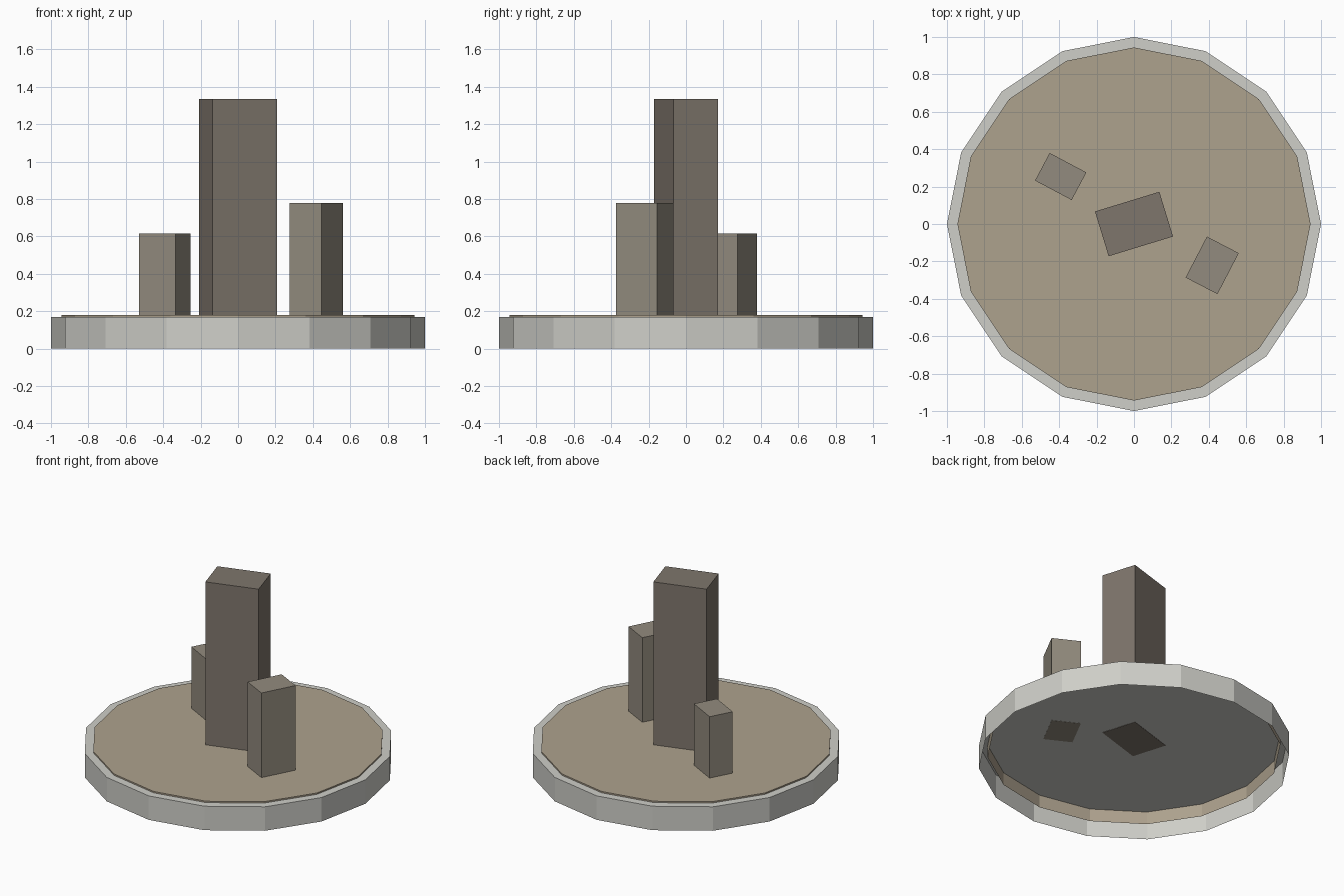
import bpy
import bmesh
from math import radians
from mathutils import Matrix

if "Cube" in bpy.data.objects:
    bpy.data.objects.remove(bpy.data.objects["Cube"])


def material(name, rgb):
    mat = bpy.data.materials.new(name)
    mat.diffuse_color = (*rgb, 1)
    mat.use_nodes = True
    mat.node_tree.nodes["Principled BSDF"].inputs["Base Color"].default_value = mat.diffuse_color
    return mat


def finish(name, bm, mat=None):
    mesh = bpy.data.meshes.new(name)
    bm.to_mesh(mesh)
    bm.free()
    ob = bpy.data.objects.new(name, mesh)
    bpy.context.collection.objects.link(ob)
    if mat:
        mesh.materials.append(mat)


def open_drum(name, radius, z0, z1, mat=None):
    """16-sided drum with a top and no bottom."""
    bm = bmesh.new()
    bmesh.ops.create_cone(bm, cap_ends=True, segments=16, radius1=radius,
                          radius2=radius, depth=z1 - z0,
                          matrix=Matrix.Translation((0, 0, (z0 + z1) / 2)))
    bm.normal_update()
    bottom = [f for f in bm.faces if f.normal.z < -0.9]
    bmesh.ops.delete(bm, geom=bottom, context='FACES_ONLY')
    finish(name, bm, mat)


def pillar(name, x, y, width, depth, z0, z1, angle, mat):
    bm = bmesh.new()
    place = (Matrix.Translation((x, y, (z0 + z1) / 2))
             @ Matrix.Rotation(radians(angle), 4, 'Z')
             @ Matrix.Diagonal((width, depth, z1 - z0, 1)))
    bmesh.ops.create_cube(bm, size=1, matrix=place)
    finish(name, bm, mat)


sand = material("sand", (0.42, 0.36, 0.27))
dark_stone = material("dark_stone", (0.21, 0.18, 0.15))
light_stone = material("light_stone", (0.29, 0.26, 0.21))

# Base: grey rim and the slightly raised ground inside it
open_drum("base_rim", 1.0, 0.0, 0.17, material("pale_grey", (0.62, 0.62, 0.58)))
open_drum("ground_disc", 0.944, 0.08, 0.18, sand)

# Standing stones
pillar("tall_stone", 0, 0, 0.36, 0.25, 0.168, 1.335, 17, dark_stone)
pillar("right_stone", 0.418, -0.221, 0.192, 0.247, 0.169, 0.78, -27.5, light_stone)
pillar("left_stone", -0.392, 0.254, 0.222, 0.167, 0.171, 0.615, -28, light_stone)
